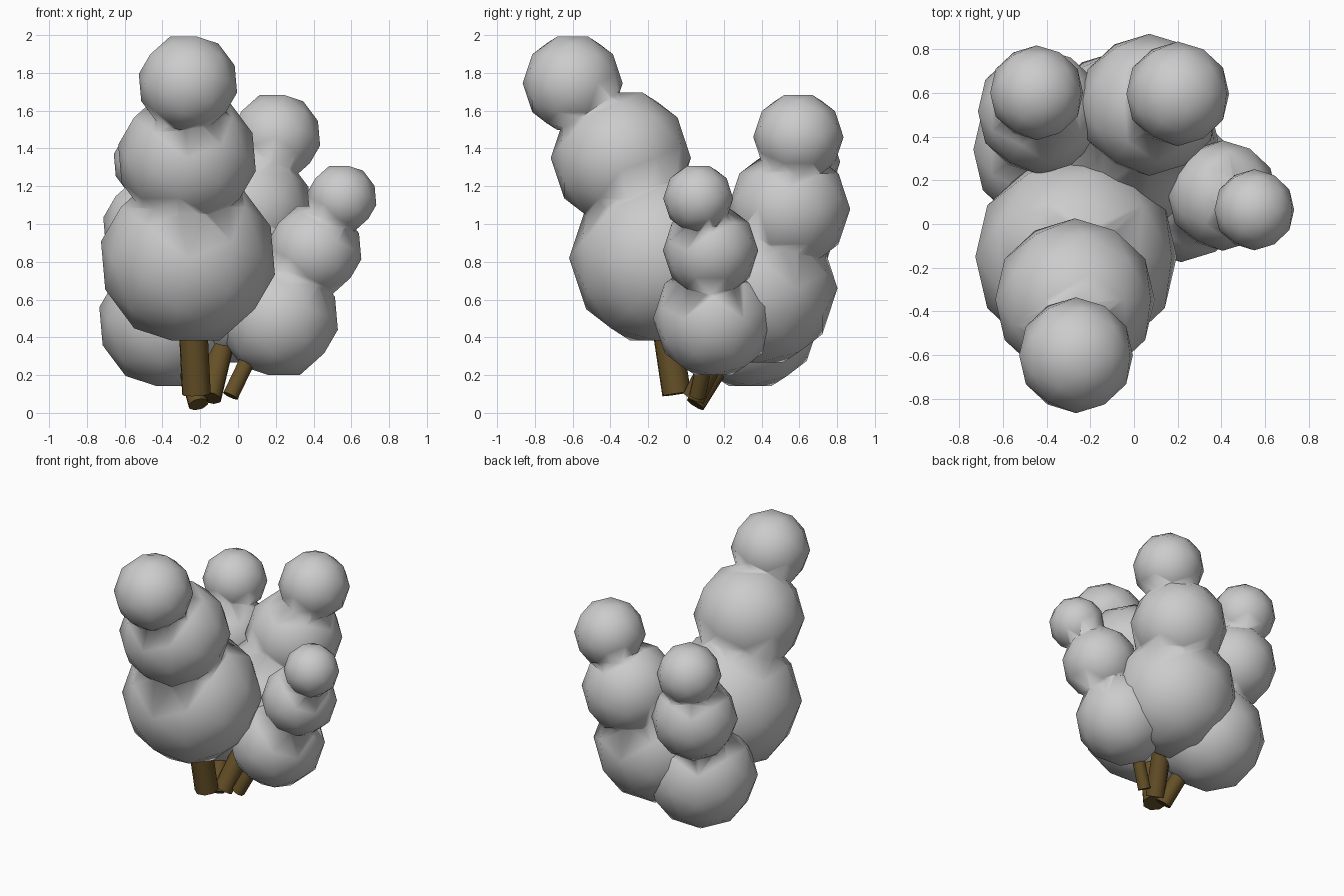
import bpy
from math import radians
from mathutils import Vector

if "Cube" in bpy.data.objects:
    bpy.data.objects.remove(bpy.data.objects["Cube"])

bark = bpy.data.materials.new("bark")
bark.diffuse_color = (0.13, 0.08, 0.02, 1)
bark.use_nodes = True
bark.node_tree.nodes["Principled BSDF"].inputs["Base Color"].default_value = bark.diffuse_color


def ball(name, x, y, z, r):
    # coarse icosphere turned so a flat face points up
    bpy.ops.mesh.primitive_ico_sphere_add(subdivisions=2, radius=r * 1.03, location=(x, y, z),
                                          rotation=(0, radians(37.4), 0))
    ob = bpy.context.object
    ob.name = name
    return ob


def clump(name, balls):
    # three stacked balls fused into one smooth surface
    parts = [ball(name, *b) for b in balls]
    base = parts[0]
    bpy.context.view_layer.objects.active = base
    for other in parts[1:]:
        mod = base.modifiers.new("fuse", 'BOOLEAN')
        mod.operation = 'UNION'
        mod.solver = 'EXACT'
        mod.object = other
        bpy.ops.object.modifier_apply(modifier=mod.name)
        bpy.data.objects.remove(other, do_unlink=True)
    for p in base.data.polygons:
        p.use_smooth = True


def stem(name, start, end, r):
    a, b = Vector(start), Vector(end)
    d = b - a
    bpy.ops.mesh.primitive_cylinder_add(vertices=8, radius=r, depth=d.length, location=(a + b) / 2,
                                        rotation=d.to_track_quat('Z', 'Y').to_euler())
    ob = bpy.context.object
    ob.name = name
    ob.data.materials.append(bark)
    bpy.ops.object.shade_smooth_by_angle(angle=radians(50))


# foliage columns, listed bottom to top as x, y, z, radius
clump("front_foliage", [(-0.265, -0.15, 0.82, 0.455), (-0.27, -0.345, 1.35, 0.36),
                        (-0.265, -0.6, 1.745, 0.257)])
clump("right_foliage", [(0.215, 0.145, 0.50, 0.31), (0.405, 0.13, 0.86, 0.245),
                        (0.55, 0.065, 1.135, 0.18)])
clump("back_right_foliage", [(-0.03, 0.38, 0.66, 0.41), (0.07, 0.545, 1.08, 0.315),
                             (0.2, 0.595, 1.46, 0.232)])
clump("back_left_foliage", [(-0.37, 0.34, 0.49, 0.36), (-0.43, 0.515, 0.98, 0.28),
                            (-0.445, 0.6, 1.33, 0.21)])

# stems that meet near the ground and spread into the foliage
stem("front_stem", (-0.22, -0.05, 0.1), (-0.24, -0.11, 0.5), 0.08)
stem("right_stem", (-0.04, 0.06, 0.09), (0.09, 0.12, 0.36), 0.045)
stem("back_right_stem", (-0.15, 0.04, 0.08), (-0.07, 0.22, 0.42), 0.065)
stem("back_left_stem", (-0.21, 0.05, 0.045), (-0.28, 0.21, 0.3), 0.055)
